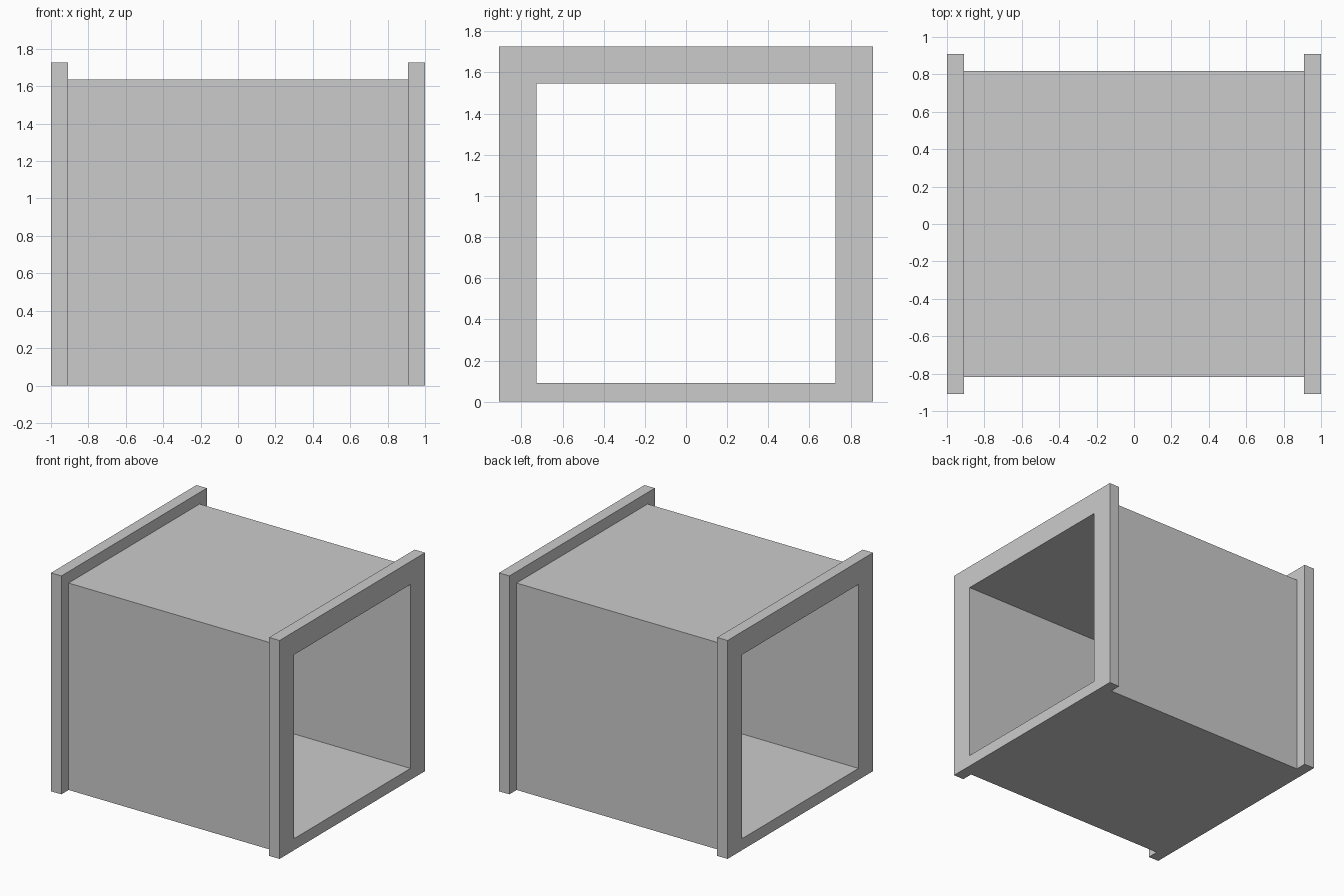
import bpy
import bmesh

if "Cube" in bpy.data.objects:
    bpy.data.objects.remove(bpy.data.objects["Cube"])

U = 1 / 11  # wall and flange thickness

# Cross-section loops along x: (x, half width, bottom, top)
flange, body, bore = (10 * U, 0, 19 * U), (9 * U, 0, 18 * U), (8 * U, U, 17 * U)
sections = [
    (-1, flange), (-10 * U, flange), (-10 * U, body),
    (10 * U, body), (10 * U, flange), (1, flange),
    (1, bore), (-1, bore),
]

bm = bmesh.new()


def ring(x, section):
    w, lo, hi = section
    return [bm.verts.new((x, y, z)) for y, z in ((-w, lo), (w, lo), (w, hi), (-w, hi))]


rings = [ring(x, s) for x, s in sections]

# Outer skin, flange steps, end frames and the open bore
for i, a in enumerate(rings):
    b = rings[(i + 1) % len(rings)]
    for j in range(4):
        if i < 5 and j == 0:
            continue  # flush underside is one face, below
        k = (j + 1) % 4
        bm.faces.new((a[j], a[k], b[k], b[j]))

# Flush underside shared by body and flanges
outer = rings[:6]
bm.faces.new([r[0] for r in outer] + [r[1] for r in reversed(outer)])

bmesh.ops.recalc_face_normals(bm, faces=bm.faces[:])
mesh = bpy.data.meshes.new("flanged_square_duct")
bm.to_mesh(mesh)
bm.free()
duct = bpy.data.objects.new("flanged_square_duct", mesh)
bpy.context.collection.objects.link(duct)
